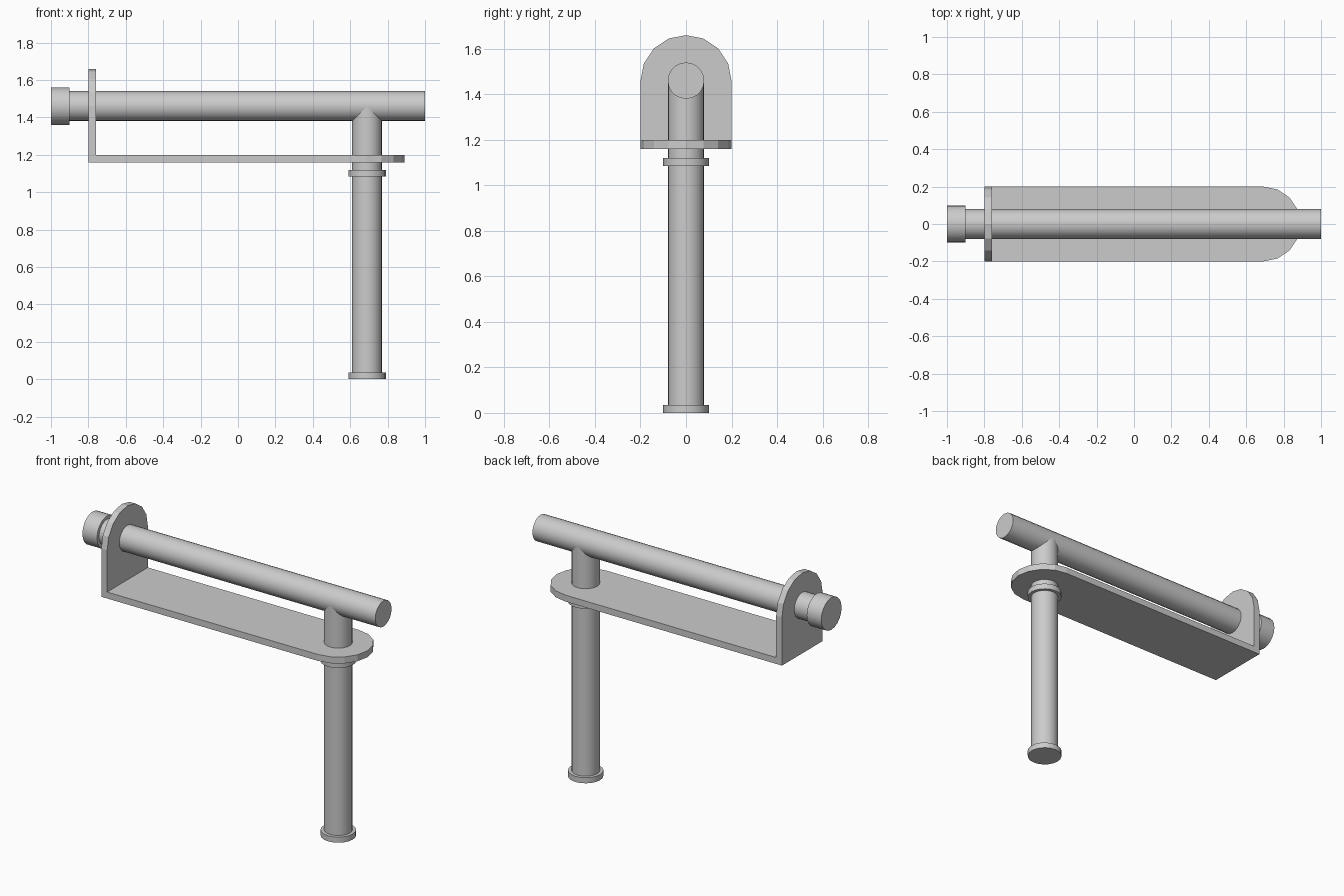
import bpy
import bmesh
from math import pi, sin, cos
from mathutils import Matrix, Vector

cube = bpy.data.objects.get("Cube")
if cube:
    bpy.data.objects.remove(cube)

grey = bpy.data.materials.new("plain grey")
grey.use_nodes = True
COLOUR = (0.6, 0.6, 0.6, 1)
grey.diffuse_color = COLOUR
grey.node_tree.nodes["Principled BSDF"].inputs["Base Color"].default_value = COLOUR

PIPE_Z, POST_X = 1.46, 0.69
PIPE_R, COLLAR_R = 0.08, 0.1
PLATE_HALF, PLATE_THICK = 0.2, 0.04
PLATE_LEFT, PLATE_Z = -0.8, 1.16


def finish(name, bm):
    bmesh.ops.recalc_face_normals(bm, faces=bm.faces[:])
    mesh = bpy.data.meshes.new(name)
    bm.to_mesh(mesh)
    bm.free()
    mesh.materials.append(grey)
    obj = bpy.data.objects.new(name, mesh)
    bpy.context.collection.objects.link(obj)
    return obj


def rod(name, start, end, radius, sides=20):
    """Capped smooth cylinder between two points."""
    start, end = Vector(start), Vector(end)
    axis = end - start
    turn = axis.to_track_quat('Z', 'Y').to_matrix().to_4x4()
    bm = bmesh.new()
    bmesh.ops.create_cone(bm, cap_ends=True, segments=sides, radius1=radius,
                          radius2=radius, depth=axis.length,
                          matrix=Matrix.Translation((start + end) / 2) @ turn)
    obj = finish(name, bm)
    bpy.ops.object.select_all(action='DESELECT')
    obj.select_set(True)
    bpy.context.view_layer.objects.active = obj
    bpy.ops.object.shade_smooth_by_angle(angle=pi / 5)


def round_ended_plate(name, start, centre, place, thickness, steps=8):
    """Plate with a square end at start and a half-round end about centre."""
    outline = [(start, -PLATE_HALF)]
    for i in range(steps + 1):
        a = -pi / 2 + pi * i / steps
        outline.append((centre + PLATE_HALF * cos(a), PLATE_HALF * sin(a)))
    outline.append((start, PLATE_HALF))
    bm = bmesh.new()
    face = bm.faces.new([bm.verts.new(place(u, v)) for u, v in outline])
    side = bmesh.ops.extrude_face_region(bm, geom=[face])["geom"]
    bmesh.ops.translate(bm, vec=thickness,
                        verts=[g for g in side if isinstance(g, bmesh.types.BMVert)])
    finish(name, bm)


# Angle bracket: a long shelf and an upright end plate
round_ended_plate("bracket_shelf", PLATE_LEFT + PLATE_THICK, POST_X,
                  lambda u, v: (u, v, PLATE_Z), (0, 0, PLATE_THICK))
round_ended_plate("bracket_upright", PLATE_Z, PIPE_Z,
                  lambda u, v: (PLATE_LEFT, v, u), (PLATE_THICK, 0, 0))

# Horizontal pipe with its end cap
rod("horizontal_pipe", (-0.92, 0, PIPE_Z), (1, 0, PIPE_Z), PIPE_R)
rod("pipe_end_cap", (-1, 0, PIPE_Z), (-0.9, 0, PIPE_Z), COLLAR_R)

# Vertical post meeting the pipe, with a foot and a collar
rod("vertical_post", (POST_X, 0, 0.01), (POST_X, 0, PIPE_Z), PIPE_R)
rod("post_foot", (POST_X, 0, 0), (POST_X, 0, 0.035), COLLAR_R)
rod("post_collar", (POST_X, 0, 1.085), (POST_X, 0, 1.12), COLLAR_R)
